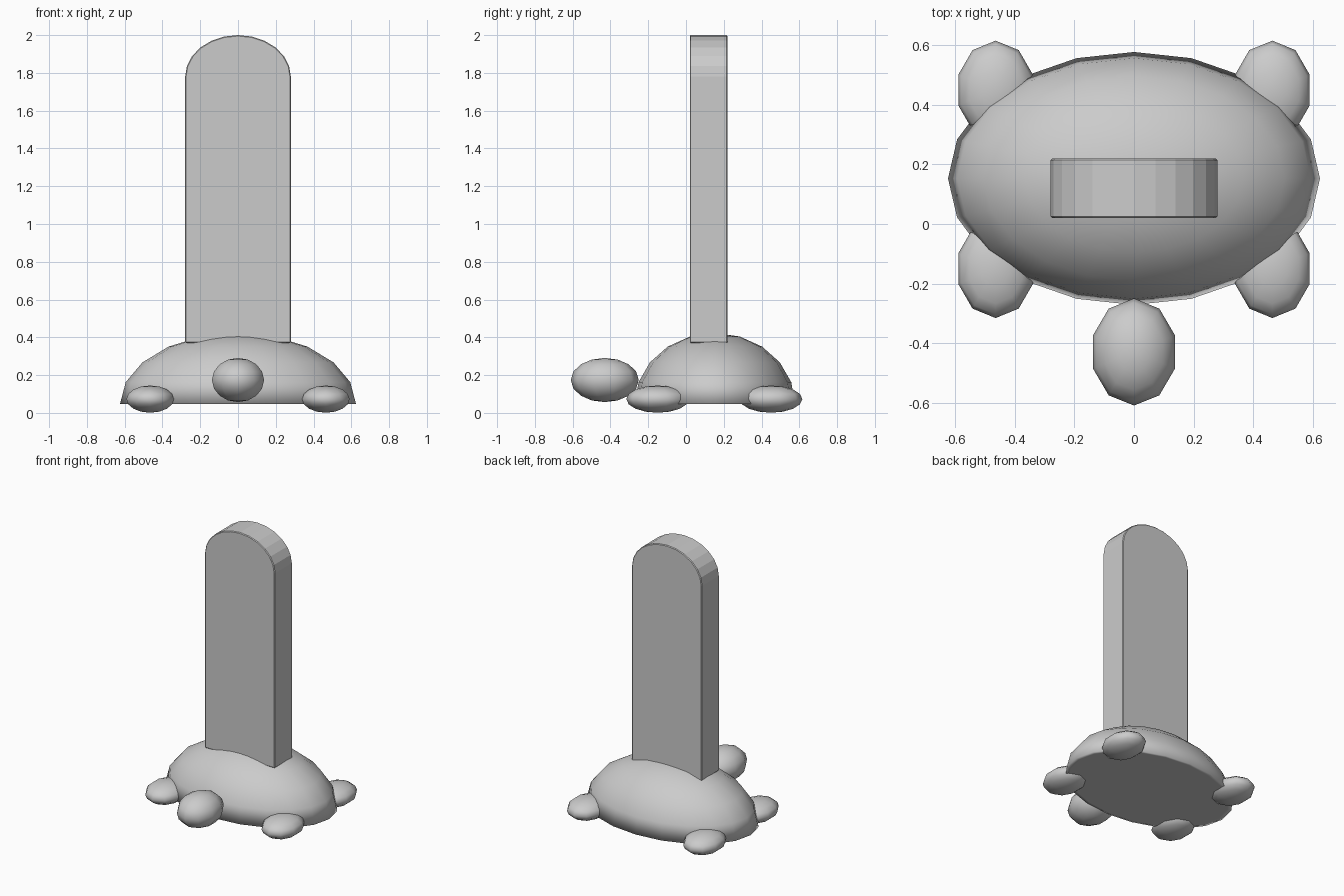
import bpy, bmesh, math

if "Cube" in bpy.data.objects:
    bpy.data.objects.remove(bpy.data.objects["Cube"])


def finish(name, bm, smooth):
    bmesh.ops.recalc_face_normals(bm, faces=bm.faces[:])
    mesh = bpy.data.meshes.new(name)
    for f in bm.faces:
        f.smooth = smooth
    bm.to_mesh(mesh)
    bm.free()
    obj = bpy.data.objects.new(name, mesh)
    bpy.context.collection.objects.link(obj)
    return obj


def ellipsoid(name, center, radii, segments, rings, flat_base=False):
    bm = bmesh.new()
    bmesh.ops.create_uvsphere(bm, u_segments=segments, v_segments=rings, radius=1)
    for v in bm.verts:
        if flat_base:
            v.co.z = max(v.co.z, 0)
        v.co = [c + r * p for c, r, p in zip(center, radii, v.co)]
    mesh_obj = finish(name, bm, True)
    return mesh_obj


# Domed shell with a flattened underside
ellipsoid("shell", (0, 0.153, 0.046), (0.625, 0.425, 0.377), 20, 10, flat_base=True)

# Head at the front
ellipsoid("head", (0, -0.43, 0.174), (0.145, 0.18, 0.117), 10, 8)

# Four feet
for side, sx in (("left", -1), ("right", 1)):
    for end, y in (("front", -0.15), ("back", 0.45)):
        ellipsoid(f"{end}_{side}_foot", (sx * 0.465, y, 0.073), (0.132, 0.166, 0.072), 10, 8)

# Upright slab with an arched top
half_w, base, spring, rise, steps = 0.28, 0.37, 1.78, 0.22, 12
profile = [(-half_w, base), (half_w, base)]
for i in range(steps + 1):
    a = math.pi * i / steps
    profile.append((half_w * math.cos(a), spring + rise * math.sin(a)))
bm = bmesh.new()
face = bm.faces.new([bm.verts.new((x, 0.02, z)) for x, z in profile])
ext = bmesh.ops.extrude_face_region(bm, geom=[face], use_keep_orig=True)
for v in ext["geom"]:
    if isinstance(v, bmesh.types.BMVert):
        v.co.y = 0.22
slab = finish("upright_slab", bm, False)
bevel = slab.modifiers.new("edge_bevel", "BEVEL")
bevel.width = 0.005
bevel.segments = 1
bevel.limit_method = "ANGLE"
bevel.angle_limit = math.radians(60)
